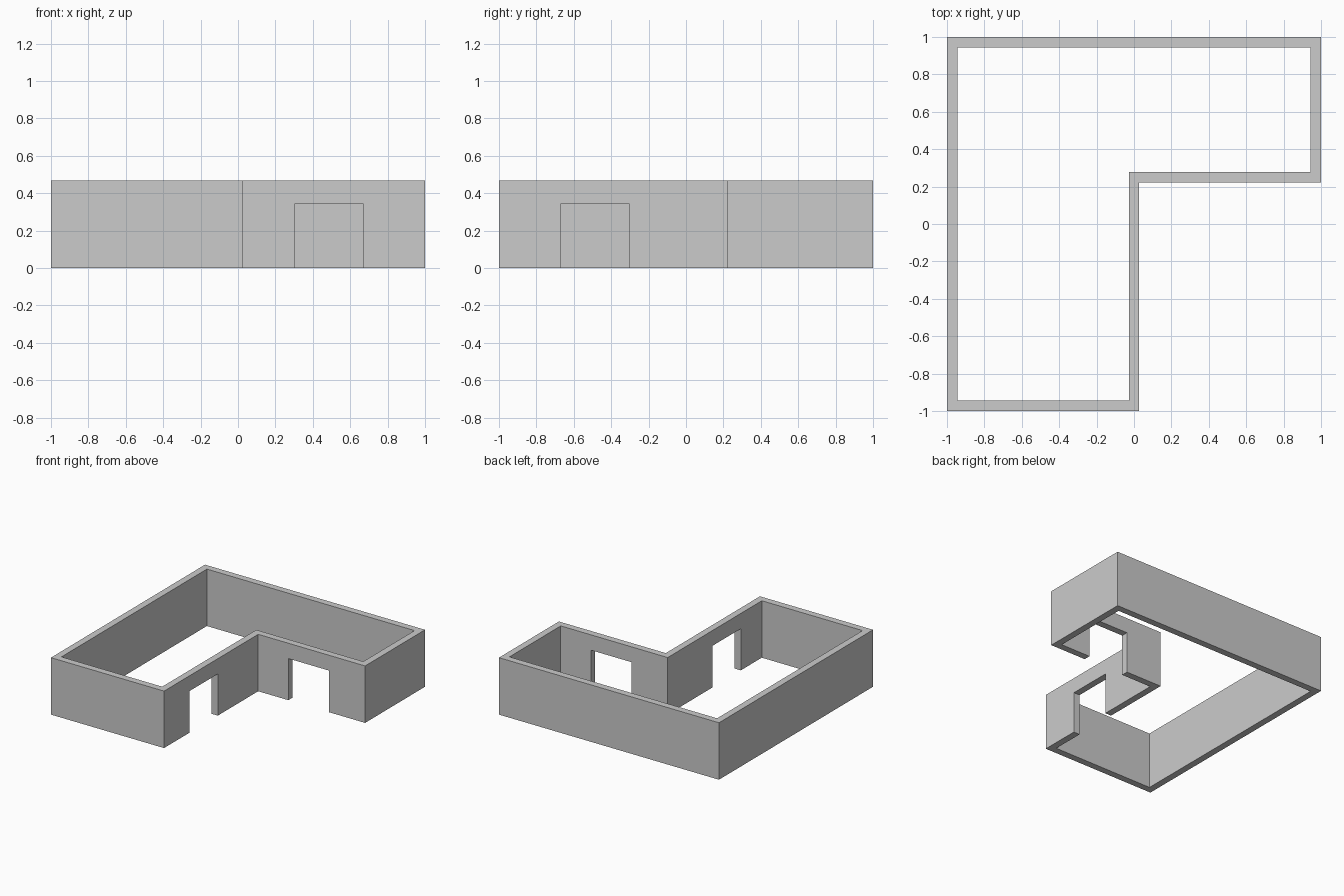
import bpy, bmesh

if "Cube" in bpy.data.objects:
    bpy.data.objects.remove(bpy.data.objects["Cube"])

H = 0.468            # wall height
T = 0.056            # wall thickness
CX, CY = 0.028, 0.222  # outer inside-corner of the L plan
DOOR = (0.302, 0.671, 0.342)  # near edge, far edge, height


def new_object(name, bm):
    mesh = bpy.data.meshes.new(name)
    bmesh.ops.recalc_face_normals(bm, faces=bm.faces)
    bm.to_mesh(mesh)
    bm.free()
    obj = bpy.data.objects.new(name, mesh)
    bpy.context.collection.objects.link(obj)
    return obj


def box(name, lo, hi):
    bm = bmesh.new()
    bmesh.ops.create_cube(bm, size=1)
    for v in bm.verts:
        v.co = [hi[i] if v.co[i] > 0 else lo[i] for i in range(3)]
    return new_object(name, bm)


# L-shaped wall ring: outer and inner outlines bridged, then raised
outer = [(-1, -1), (CX, -1), (CX, CY), (1, CY), (1, 1), (-1, 1)]
inner = [(-1 + T, -1 + T), (CX - T, -1 + T), (CX - T, CY + T),
         (1 - T, CY + T), (1 - T, 1 - T), (-1 + T, 1 - T)]
bm = bmesh.new()
o = [bm.verts.new((x, y, 0)) for x, y in outer]
i = [bm.verts.new((x, y, 0)) for x, y in inner]
for a in range(6):
    b = (a + 1) % 6
    bm.faces.new((o[a], o[b], i[b], i[a]))
raised = bmesh.ops.extrude_face_region(bm, geom=bm.faces[:], use_keep_orig=True)
bmesh.ops.translate(bm, vec=(0, 0, H),
                    verts=[g for g in raised["geom"] if isinstance(g, bmesh.types.BMVert)])
walls = new_object("walls", bm)

# Doorways through the two walls of the inside corner
near, far, top = DOOR
cutters = [
    box("doorway_cutter_front", (near, CY - 0.1, -0.1), (far, CY + T + 0.1, top)),
    box("doorway_cutter_side", (CX - T - 0.1, -far, -0.1), (CX + 0.1, -near, top)),
]
bpy.context.view_layer.objects.active = walls
for cutter in cutters:
    mod = walls.modifiers.new("doorway", "BOOLEAN")
    mod.operation = "DIFFERENCE"
    mod.solver = "EXACT"
    mod.object = cutter
    cutter.hide_render = True
    bpy.ops.object.modifier_apply(modifier=mod.name)
    bpy.data.objects.remove(cutter)
